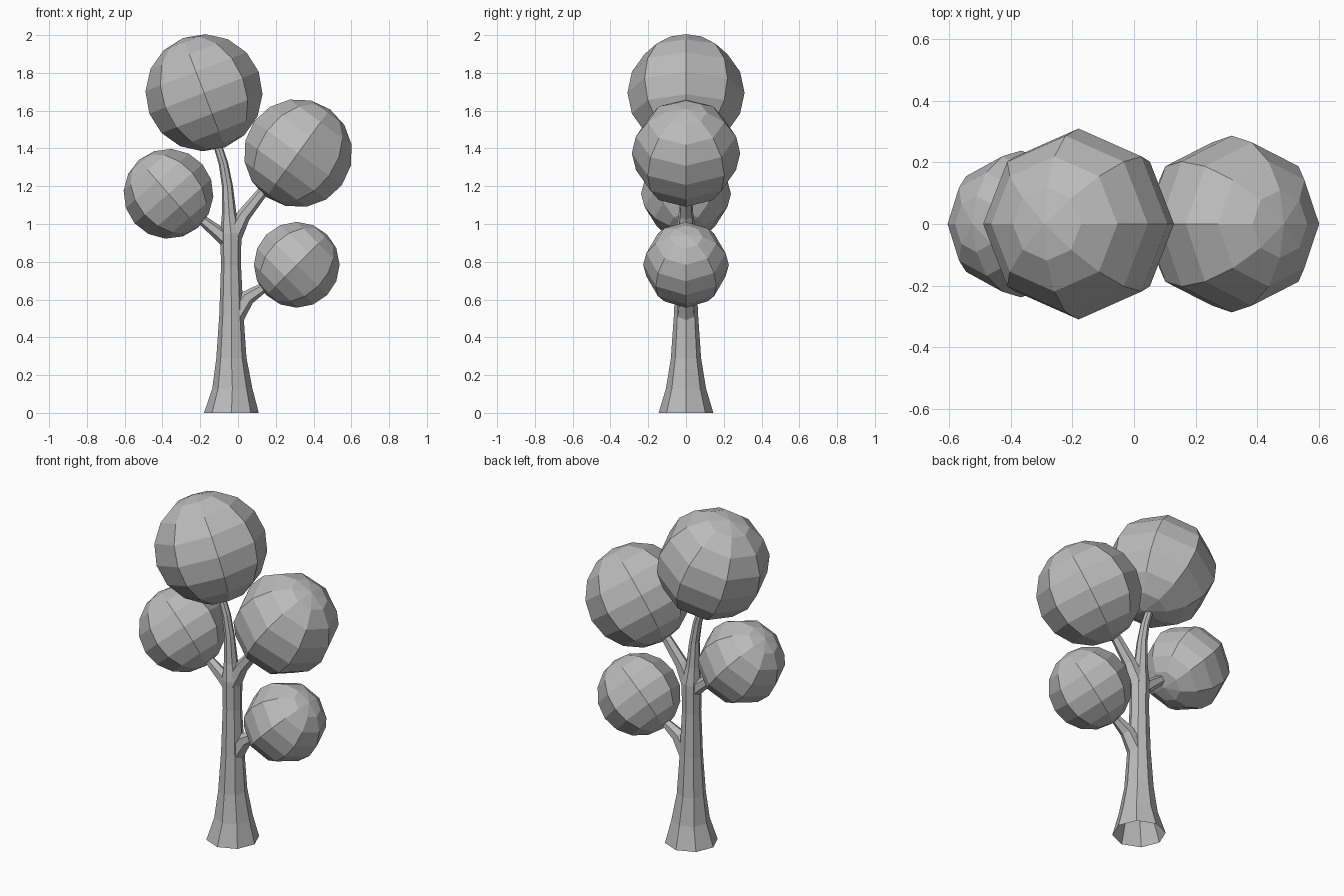
import bpy
import bmesh
import math
from mathutils import Matrix, Vector

cube = bpy.data.objects.get("Cube")
if cube:
    bpy.data.objects.remove(cube, do_unlink=True)

# One plain grey for the whole tree
grey = bpy.data.materials.new("plain grey")
grey.use_nodes = True
colour = (0.5, 0.5, 0.5, 1)
grey.diffuse_color = colour
grey.node_tree.nodes["Principled BSDF"].inputs["Base Color"].default_value = colour


def add_object(name, bm):
    mesh = bpy.data.meshes.new(name)
    bm.to_mesh(mesh)
    bm.free()
    mesh.materials.append(grey)
    obj = bpy.data.objects.new(name, mesh)
    bpy.context.collection.objects.link(obj)
    return obj


def tube(name, path, sides):
    """Faceted tube through (x, z, radius) points in the y = 0 plane, open at its start."""
    bm = bmesh.new()
    points = [Vector((x, 0, z)) for x, z, _ in path]
    rings = []
    for i, (centre, (_, _, radius)) in enumerate(zip(points, path)):
        along = points[min(i + 1, len(points) - 1)] - points[max(i - 1, 0)]
        if i == 0 and centre.z == 0:
            along = Vector((0, 0, 1))
        along.normalize()
        depth = Vector((0, 1, 0))
        across = depth.cross(along)
        ring = []
        for k in range(sides):
            a = math.tau * k / sides
            ring.append(bm.verts.new(centre + radius * (across * math.cos(a) + depth * math.sin(a))))
        rings.append(ring)
    for low, high in zip(rings, rings[1:]):
        for k in range(sides):
            n = (k + 1) % sides
            bm.faces.new((low[k], low[n], high[n], high[k]))
    bm.faces.new(rings[-1])
    return add_object(name, bm)


def crown(name, x, z, radius, tilt):
    """Low-poly ball of foliage leaning sideways with its branch."""
    bm = bmesh.new()
    place = Matrix.Translation((x, 0, z)) @ Matrix.Rotation(math.radians(tilt), 4, 'Y')
    bmesh.ops.create_uvsphere(bm, u_segments=8, v_segments=8, radius=radius, matrix=place)
    return add_object(name, bm)


# Flared trunk running up into the top branch
tube("trunk", [(-0.035, 0, 0.145), (-0.03, 0.13, 0.106), (-0.035, 0.29, 0.08),
               (-0.035, 0.52, 0.064), (-0.037, 0.78, 0.053), (-0.038, 0.95, 0.056),
               (-0.047, 1.05, 0.039), (-0.056, 1.2, 0.029), (-0.077, 1.32, 0.025),
               (-0.125, 1.47, 0.021)], 8)

# Side branches
tube("lower_left_branch", [(-0.01, 0.52, 0.05), (0.05, 0.61, 0.04),
                           (0.15, 0.673, 0.024), (0.24, 0.73, 0.022)], 6)
tube("right_branch", [(-0.03, 0.89, 0.045), (-0.1, 0.95, 0.037),
                      (-0.2, 1.03, 0.026), (-0.27, 1.085, 0.024)], 6)
tube("upper_left_branch", [(-0.03, 0.93, 0.05), (0.03, 1.045, 0.037),
                           (0.15, 1.195, 0.027), (0.22, 1.27, 0.024)], 6)

# Foliage balls
crown("top_crown", -0.18, 1.695, 0.31, -21)
crown("upper_left_crown", 0.318, 1.375, 0.287, 36)
crown("right_crown", -0.368, 1.16, 0.238, -41)
crown("lower_left_crown", 0.311, 0.784, 0.227, 45)
